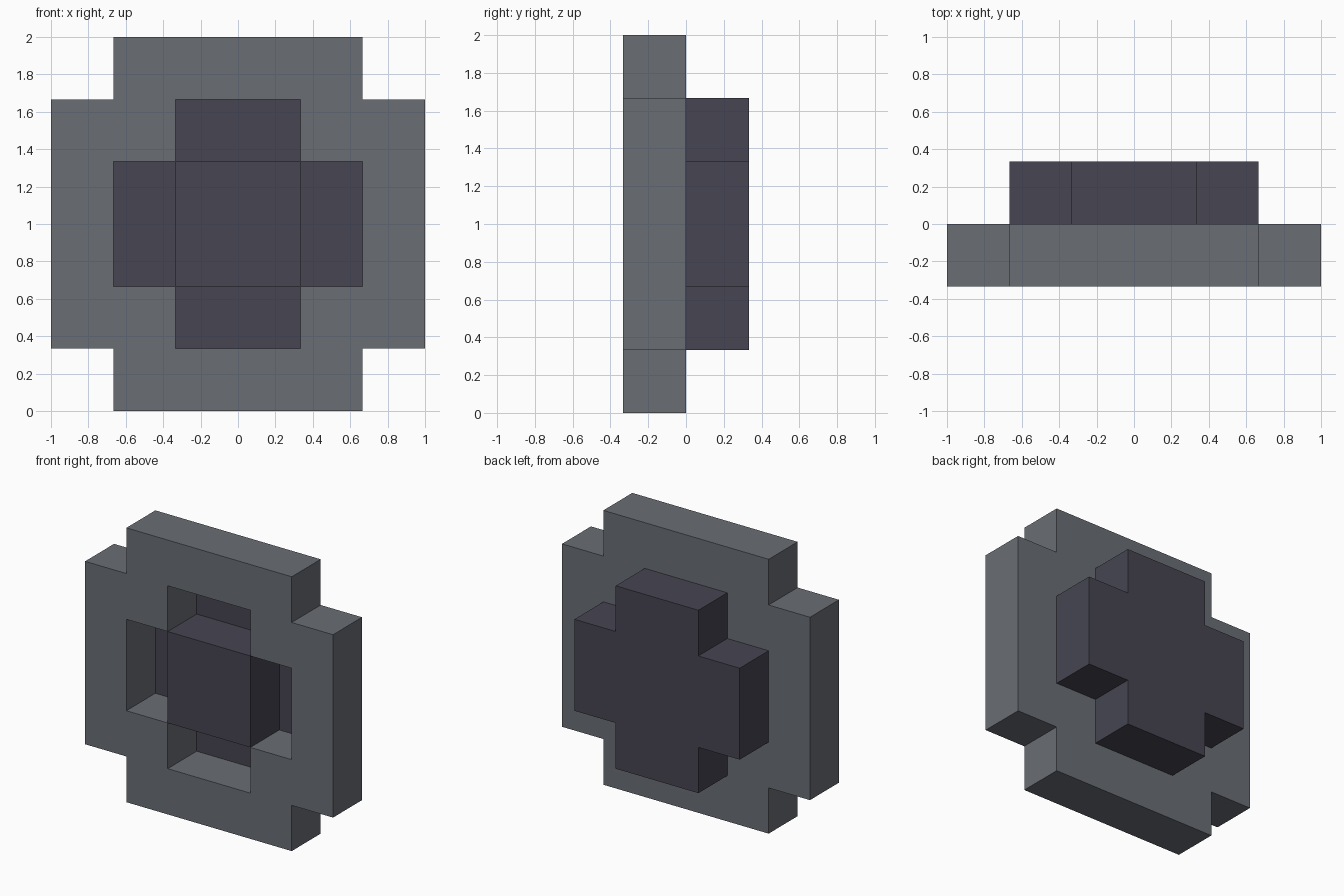
import bpy
import bmesh
import math

if "Cube" in bpy.data.objects:
    bpy.data.objects.remove(bpy.data.objects["Cube"])

U = 1 / 3  # grid step


def material(name, rgb):
    m = bpy.data.materials.new(name)
    m.diffuse_color = (*rgb, 1)
    m.use_nodes = True
    m.node_tree.nodes["Principled BSDF"].inputs["Base Color"].default_value = m.diffuse_color
    return m


def plate(name, inside, y0, y1, mat):
    """Extrude every grid cell of the front elevation that passes the rule."""
    bm = bmesh.new()
    for i in range(-3, 3):
        for k in range(-3, 3):
            if inside(abs(i + 0.5), abs(k + 0.5)):
                corners = ((i, k), (i + 1, k), (i + 1, k + 1), (i, k + 1))
                bm.faces.new([bm.verts.new((x * U, y0, 1 + z * U)) for x, z in corners])
    bmesh.ops.remove_doubles(bm, verts=bm.verts, dist=1e-4)
    out = bmesh.ops.extrude_face_region(bm, geom=bm.faces[:], use_keep_orig=True)
    for v in out["geom"]:
        if isinstance(v, bmesh.types.BMVert):
            v.co.y = y1
    bmesh.ops.recalc_face_normals(bm, faces=bm.faces)
    bmesh.ops.dissolve_limit(bm, angle_limit=math.radians(1),
                             verts=bm.verts, edges=bm.edges)
    me = bpy.data.meshes.new(name)
    bm.to_mesh(me)
    bm.free()
    me.materials.append(mat)
    ob = bpy.data.objects.new(name, me)
    bpy.context.collection.objects.link(ob)
    return ob


grey = material("steel grey", (0.144, 0.156, 0.178))
dark = material("dark slate", (0.061, 0.060, 0.084))


def in_cross(x, z):
    return x + z < 2.5


# Notched front frame with a cross-shaped opening
plate("front_frame", lambda x, z: x + z < 5 and not in_cross(x, z), -U, 0, grey)
# Cross-shaped back plate closing the opening
plate("back_cross", in_cross, 0, U, dark)
# Square block in the middle of the opening, flush with the frame
plate("centre_block", lambda x, z: x < 1 and z < 1, -U, 0, dark)
